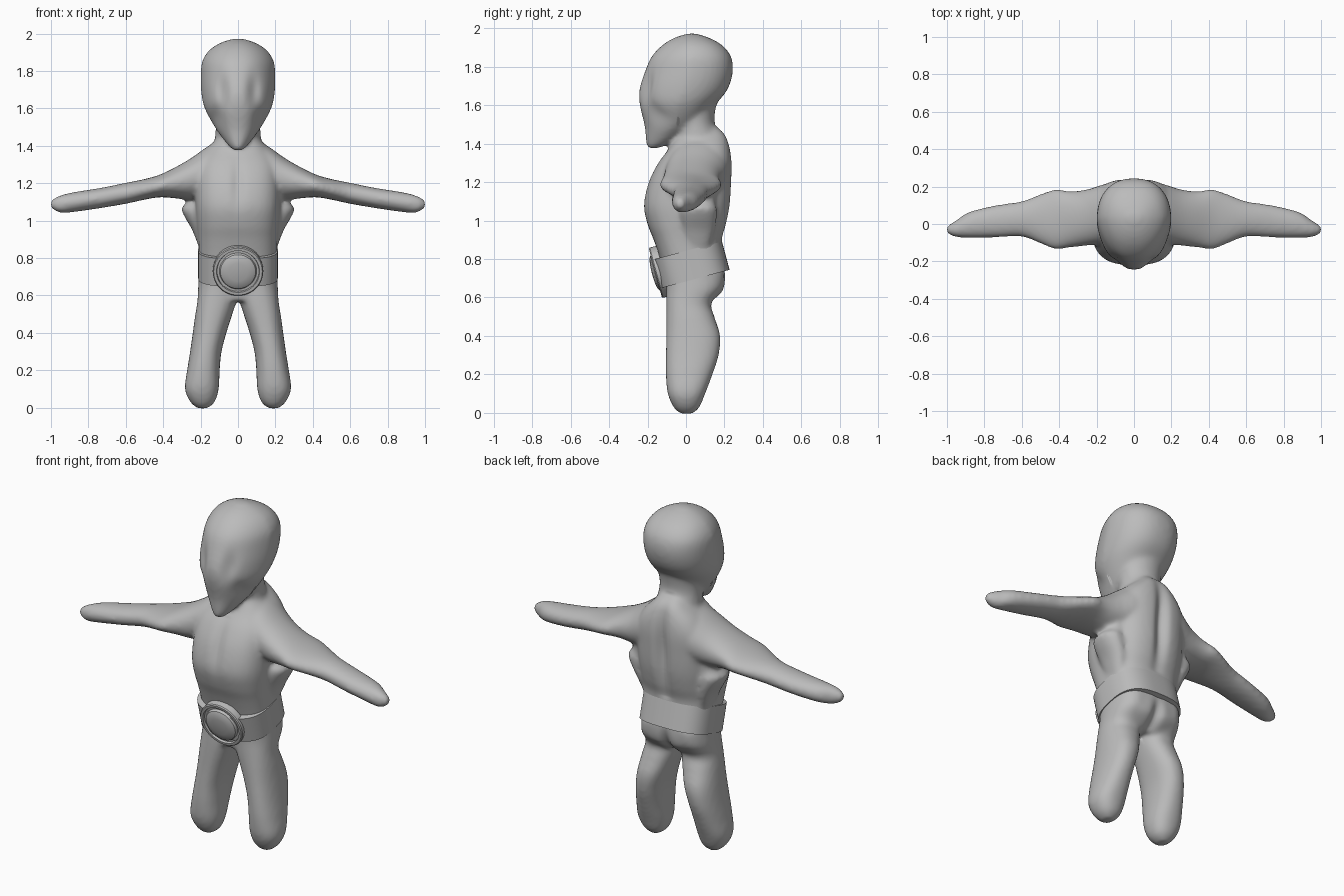
import bpy, bmesh, math
from mathutils import Matrix, Vector

if "Cube" in bpy.data.objects:
    bpy.data.objects.remove(bpy.data.objects["Cube"])

grey = bpy.data.materials.new("plain grey")
grey.diffuse_color = (0.5, 0.5, 0.5, 1)
grey.use_nodes = True
grey.node_tree.nodes["Principled BSDF"].inputs["Base Color"].default_value = grey.diffuse_color


def new_object(name, bm):
    bmesh.ops.recalc_face_normals(bm, faces=bm.faces)
    me = bpy.data.meshes.new(name)
    bm.to_mesh(me)
    bm.free()
    me.materials.append(grey)
    ob = bpy.data.objects.new(name, me)
    bpy.context.collection.objects.link(ob)
    return ob


def smooth_rows(rows, sub=5):
    """Catmull-Rom resampling of section rows."""
    out = []
    for i in range(len(rows) - 1):
        p0, p1 = rows[max(i - 1, 0)], rows[i]
        p2, p3 = rows[i + 1], rows[min(i + 2, len(rows) - 1)]
        for k in range(sub):
            t = k / sub
            out.append([0.5 * (2 * b + (c - a) * t + (2 * a - 5 * b + 4 * c - d) * t * t
                               + (3 * b - a - 3 * c + d) * t ** 3)
                        for a, b, c, d in zip(p0, p1, p2, p3)])
    return out + [list(rows[-1])]


def power(v, n):
    return math.copysign(abs(v) ** (2 / n), v)


def loft(bm, rows, axis="z", n=2.0, taper=0.0, flip=1, seg=40):
    """Rows are (position, u0, u1, v0, v1): superellipse sections along an axis."""
    rings = []
    for t, u0, u1, v0, v1 in smooth_rows(rows):
        ring = []
        for k in range(seg):
            a = 2 * math.pi * k / seg
            cu, cv = power(math.cos(a), n), power(math.sin(a), n)
            cu *= 1 - taper * max(0, -cv)
            u = (u0 + u1) / 2 + cu * (u1 - u0) / 2
            v = (v0 + v1) / 2 + cv * (v1 - v0) / 2
            co = (u * flip, v, t) if axis == "z" else (t * flip, u, v)
            ring.append(bm.verts.new(co))
        rings.append(ring)
    faces = [bm.faces.new(rings[0]), bm.faces.new(rings[-1])]
    for r, s in zip(rings, rings[1:]):
        for k in range(seg):
            j = (k + 1) % seg
            faces.append(bm.faces.new((r[k], r[j], s[j], s[k])))


def sym(rows):
    """(z, half width, y front, y back) to a centred section row."""
    return [(z, -w, w, f, b) for z, w, f, b in rows]


bm = bmesh.new()
# head, pointed at the chin
loft(bm, sym([(1.375, .02, -.195, -.15), (1.40, .05, -.207, -.09), (1.49, .118, -.215, .05),
              (1.60, .178, -.24, .15), (1.68, .196, -.242, .215), (1.77, .2, -.215, .243),
              (1.85, .192, -.18, .235), (1.91, .155, -.125, .19), (1.95, .095, -.06, .12),
              (1.972, .03, .01, .05)]), n=2.3, taper=.22)
# neck
loft(bm, sym([(1.25, .15, -.08, .2), (1.42, .125, -.062, .18), (1.52, .12, -.06, .147),
              (1.65, .13, -.06, .17)]))
# torso
loft(bm, sym([(.57, .17, -.09, .12), (.63, .205, -.1, .19), (.7, .208, -.11, .205),
              (.8, .208, -.135, .195), (.9, .212, -.168, .188), (.98, .22, -.2, .21),
              (1.08, .228, -.22, .23), (1.2, .228, -.195, .238), (1.3, .22, -.145, .24),
              (1.38, .17, -.085, .23), (1.45, .1, -.05, .205), (1.5, .06, -.03, .15)]), n=2.8)
for side in (1, -1):
    # leg
    loft(bm, [(-.004, .165, .215, -.03, .035), (.03, .125, .255, -.065, .07),
              (.1, .103, .284, -.095, .1), (.2, .098, .272, -.105, .138),
              (.3, .088, .256, -.105, .17), (.4, .062, .242, -.103, .178),
              (.5, .03, .228, -.103, .148), (.57, .008, .217, -.103, .132),
              (.65, -.01, .213, -.103, .19), (.73, -.01, .206, -.11, .2)], n=2.3, flip=side)
    # arm with a broad upper part
    loft(bm, [(.06, -.06, .22, 1.15, 1.45), (.15, -.1, .215, 1.12, 1.405),
              (.25, -.115, .185, 1.11, 1.335), (.34, -.125, .175, 1.12, 1.283),
              (.42, -.135, .185, 1.125, 1.245), (.5, -.105, .16, 1.112, 1.222),
              (.6, -.068, .122, 1.09, 1.202), (.74, -.072, .1, 1.066, 1.174),
              (.88, -.074, .065, 1.046, 1.152), (.95, -.07, .02, 1.042, 1.135),
              (.99, -.055, -.005, 1.06, 1.115), (1.004, -.04, -.02, 1.08, 1.1)],
         axis="x", n=2.1, flip=side)
    # flared side of the back
    loft(bm, [(.86, .15, .21, .0, .12), (.95, .15, .245, -.02, .15), (1.02, .15, .285, -.03, .16),
              (1.065, .15, .302, -.03, .16), (1.1, .15, .275, -.01, .15),
              (1.18, .15, .24, .02, .16)], n=2.2, flip=side)
raw = new_object("raw_body", bm)

# fuse the forms into one skin
rem = raw.modifiers.new("fuse", "REMESH")
rem.mode = "VOXEL"
rem.voxel_size = 0.012
sm = raw.modifiers.new("soften", "SMOOTH")
sm.factor = 0.5
sm.iterations = 10
dg = bpy.context.evaluated_depsgraph_get()
skin = bpy.data.meshes.new_from_object(raw.evaluated_get(dg))
bpy.data.objects.remove(raw)


def bump(v, centre, width):
    return math.exp(-((v - centre) / width) ** 2)


# sculpt grooves and hollows
for v in skin.vertices:
    x, y, z = v.co
    ax = abs(x)
    if y < -.05 and z > 1.36:
        v.co.y += .024 * bump(ax, .085, .035) * bump(z, 1.69, .08)    # eye hollows
        v.co.y += .022 * bump(ax, .12, .035) * bump(z, 1.55, .06)     # cheek hollows
    if y > .08 and .9 < z < 1.5 and ax < .2:
        v.co.y -= .035 * bump(x, 0, .035) * bump(z, 1.18, .22)        # spine groove
    if y > .05 and z < .8:
        v.co.y -= .03 * bump(x, 0, .03) * bump(z, .62, .08)           # seat cleft
    if y < -.05 and .9 < z < 1.35:
        v.co.y += .014 * bump(x, 0, .03) * bump(z, 1.2, .12)          # chest groove
skin.materials.clear()
skin.materials.append(grey)
for p in skin.polygons:
    p.use_smooth = True
    p.material_index = 0
skin.name = "body"
body = bpy.data.objects.new("body", skin)
bpy.context.collection.objects.link(body)

# belt: tilted band round the waist
bm = bmesh.new()
seg, tilt = 64, math.radians(15)
loops = []
for grow, h in ((0, -.077), (0, .077), (-.03, .077), (-.03, -.077)):
    loops.append([bm.verts.new(((.213 + grow) * power(math.cos(a), 2.8),
                                (.187 + grow) * power(math.sin(a), 2.8), h))
                  for a in (2 * math.pi * k / seg for k in range(seg))])
for i in range(4):
    r, s = loops[i], loops[(i + 1) % 4]
    for k in range(seg):
        j = (k + 1) % seg
        bm.faces.new((r[k], r[j], s[j], s[k]))
bm.transform(Matrix.Translation((0, .026, .77)) @ Matrix.Rotation(tilt, 4, "X"))
belt = new_object("belt", bm)

# buckle: turned disc with a raised rim and domed centre
bm = bmesh.new()
profile = [(0, .036), (.05, .034), (.08, .028), (.094, .02), (.1, .006), (.112, .006),
           (.115, .018), (.13, .018), (.135, .012), (.135, -.025), (0, -.025)]
pts = [bm.verts.new((r, 0, h)) for r, h in profile]
edges = [bm.edges.new(e) for e in zip(pts, pts[1:])]
bmesh.ops.spin(bm, geom=pts + edges, axis=(0, 0, 1), cent=(0, 0, 0),
               angle=2 * math.pi, steps=48, use_duplicate=False)
bmesh.ops.remove_doubles(bm, verts=bm.verts, dist=1e-4)
bm.transform(Matrix.Translation((0, -.142, .732))
             @ Matrix.Rotation(math.radians(90) + tilt, 4, "X"))
buckle = new_object("buckle", bm)

for ob in (belt, buckle):
    bpy.ops.object.select_all(action="DESELECT")
    ob.select_set(True)
    bpy.context.view_layer.objects.active = ob
    bpy.ops.object.shade_smooth_by_angle(angle=math.radians(35))
